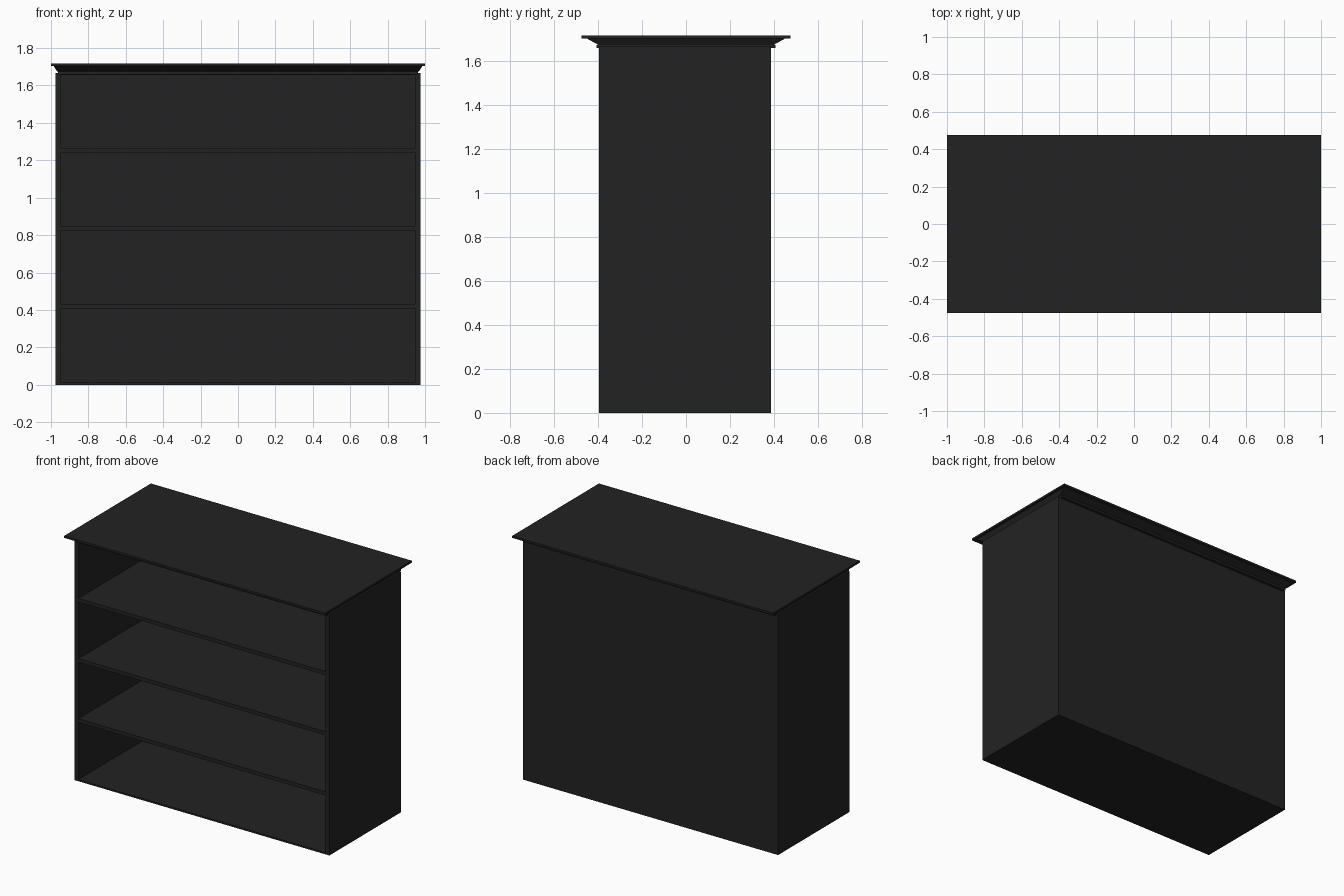
import bpy, bmesh

if "Cube" in bpy.data.objects:
    bpy.data.objects.remove(bpy.data.objects["Cube"])

# Single near-black paint
black = bpy.data.materials.new("black_paint")
black.diffuse_color = (0.0165, 0.0165, 0.0165, 1)
black.use_nodes = True
black.node_tree.nodes["Principled BSDF"].inputs["Base Color"].default_value = black.diffuse_color


def finish(name, bm):
    bmesh.ops.recalc_face_normals(bm, faces=bm.faces[:])
    mesh = bpy.data.meshes.new(name)
    bm.to_mesh(mesh)
    bm.free()
    mesh.materials.append(black)
    ob = bpy.data.objects.new(name, mesh)
    bpy.context.collection.objects.link(ob)
    return ob


def box(name, x0, x1, y0, y1, z0, z1):
    bm = bmesh.new()
    bmesh.ops.create_cube(bm, size=1)
    for v in bm.verts:
        v.co.x = x1 if v.co.x > 0 else x0
        v.co.y = y1 if v.co.y > 0 else y0
        v.co.z = z1 if v.co.z > 0 else z0
    return finish(name, bm)


W, IN = 0.977, 0.947            # outer and inner half widths
FRONT, BACK = -0.395, 0.387
TOP = 1.667

# Side panels
for side, label in ((-1, "left"), (1, "right")):
    xs = sorted((side * IN, side * W))
    box(label + "_side_panel", *xs, FRONT, BACK, 0, TOP)

# Back, bottom and top boards
box("back_panel", -IN, IN, BACK - 0.02, BACK, 0, TOP)
box("bottom_board", -IN, IN, FRONT, BACK - 0.02, 0, 0.012)
box("top_board", -IN, IN, FRONT, BACK - 0.02, 1.655, TOP)

# Three evenly spaced shelves
for i in range(3):
    z = 0.408 + i * 0.417
    box("shelf_%d" % (i + 1), -IN, IN, FRONT, BACK - 0.02, z, z + 0.025)

# Flared cornice and top slab: stacked rectangles (half width, half depth, height)
profile = [(0.963, 0.408, 1.660), (0.963, 0.408, 1.675), (0.967, 0.400, 1.675),
           (0.985, 0.450, 1.703), (1.0, 0.475, 1.703), (1.0, 0.475, 1.717)]
bm = bmesh.new()
rings = [[bm.verts.new((sx * hx, sy * hy, z))
          for sx, sy in ((-1, -1), (1, -1), (1, 1), (-1, 1))]
         for hx, hy, z in profile]
for a, b in zip(rings, rings[1:]):
    for i in range(4):
        j = (i + 1) % 4
        bm.faces.new((a[i], a[j], b[j], b[i]))
bm.faces.new(rings[0][::-1])
bm.faces.new(rings[-1])
finish("cornice_top", bm)
